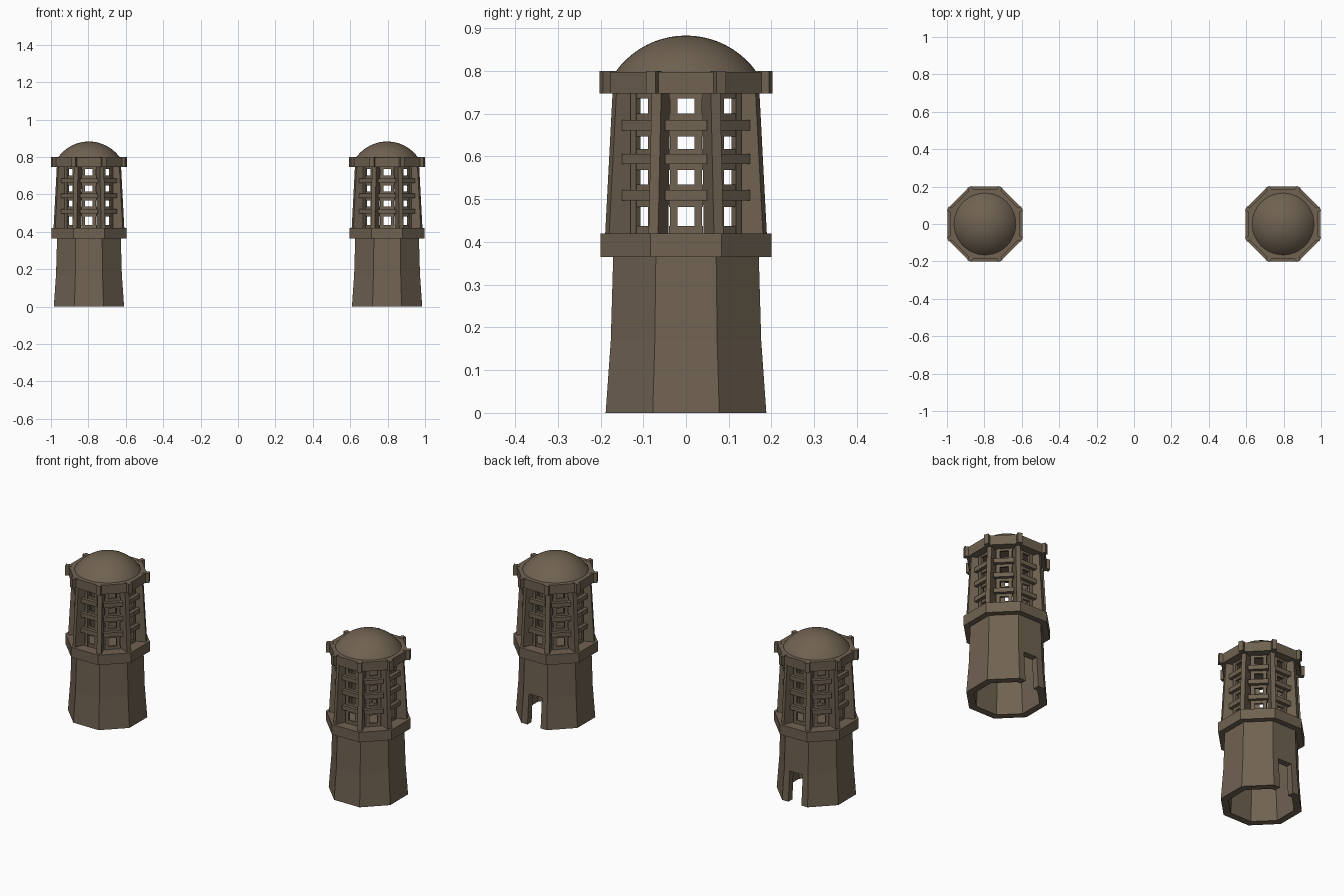
import bpy, bmesh, math
from mathutils import Matrix

if "Cube" in bpy.data.objects:
    bpy.data.objects.remove(bpy.data.objects["Cube"])

CX = 0.797                      # tower offset from the centre
OCT = [math.radians(22.5 + 45 * i) for i in range(8)]    # corners
FACES = [math.radians(45 * i) for i in range(8)]         # flat sides

stone = bpy.data.materials.new("brown stone")
stone.diffuse_color = (0.16, 0.122, 0.082, 1)
stone.use_nodes = True
stone.node_tree.nodes["Principled BSDF"].inputs["Base Color"].default_value = stone.diffuse_color


def finish(name, bm):
    bmesh.ops.recalc_face_normals(bm, faces=bm.faces[:])
    me = bpy.data.meshes.new(name)
    bm.to_mesh(me)
    bm.free()
    me.materials.append(stone)
    ob = bpy.data.objects.new(name, me)
    bpy.context.collection.objects.link(ob)
    ob.location.x = CX
    return ob


def octagon_loft(name, profile, closed=False):
    """Stack octagons given as (apothem, z); closed joins last ring to first."""
    bm = bmesh.new()
    k = 1 / math.cos(math.pi / 8)
    rings = [[bm.verts.new((a * k * math.cos(t), a * k * math.sin(t), z)) for t in OCT]
             for a, z in profile]
    pairs = list(zip(rings, rings[1:]))
    if closed:
        pairs.append((rings[-1], rings[0]))
    else:
        bm.faces.new(rings[0])
        bm.faces.new(rings[-1])
    for r0, r1 in pairs:
        for i in range(8):
            j = (i + 1) % 8
            bm.faces.new((r0[i], r0[j], r1[j], r1[i]))
    return finish(name, bm)


def bar(bm, angle, low, high, side, z0, z1):
    """Box set radially: low/high = (inner, outer) radius, side = tangential span."""
    ret = bmesh.ops.create_cube(bm, size=1)
    for v in ret["verts"]:
        span = high if v.co.z > 0 else low
        v.co = (span[v.co.x > 0], side[v.co.y > 0], z1 if v.co.z > 0 else z0)
    bmesh.ops.rotate(bm, verts=ret["verts"], matrix=Matrix.Rotation(angle, 3, 'Z'))


parts = []

# hollow tapered base
base = octagon_loft("tower_base", [(0.188, 0), (0.176, 0.17), (0.170, 0.38),
                                   (0.138, 0.38), (0.142, 0.17), (0.152, 0)], closed=True)
# doorway cut through the back wall
bm = bmesh.new()
bar(bm, math.pi / 2, (0.08, 0.26), (0.08, 0.26), (-0.04, 0.04), -0.05, 0.165)
cutter = finish("door_cutter", bm)
cutter.hide_render = True
mod = base.modifiers.new("door", 'BOOLEAN')
mod.object = cutter
mod.operation = 'DIFFERENCE'
mod.solver = 'EXACT'
bpy.context.view_layer.objects.active = base
bpy.ops.object.modifier_apply(modifier="door")
bpy.data.objects.remove(cutter)
parts.append(base)

# ledge and cornice slabs
parts.append(octagon_loft("lower_ledge", [(0.2, 0.365), (0.2, 0.42)]))
parts.append(octagon_loft("upper_cornice", [(0.186, 0.747), (0.186, 0.798)]))

# corner posts leaning inward
bm = bmesh.new()
for a in OCT:
    bar(bm, a, (0.137, 0.2), (0.125, 0.181), (-0.012, 0.012), 0.415, 0.75)
parts.append(finish("corner_posts", bm))

# blocks on the cornice corners
bm = bmesh.new()
for a in OCT:
    bar(bm, a, (0.18, 0.2147), (0.18, 0.2147), (-0.012, 0.012), 0.747, 0.8)
parts.append(finish("cornice_blocks", bm))

# window grid on each side
bm = bmesh.new()
for a in FACES:
    r = (0.13, 0.145)
    for s in (-1, 1):
        bar(bm, a, r, r, sorted((s * 0.02, s * 0.038)), 0.415, 0.75)
    for z0, z1 in ((0.415, 0.437), (0.482, 0.535), (0.568, 0.617),
                   (0.647, 0.7), (0.736, 0.75)):
        bar(bm, a, (0.132, 0.143), (0.132, 0.143), (-0.04, 0.04), z0, z1)
parts.append(finish("window_grids", bm))

# projecting slats
bm = bmesh.new()
for a in FACES:
    for z in (0.509, 0.594, 0.673):
        bar(bm, a, (0.13, 0.162), (0.13, 0.162), (-0.049, 0.049), z - 0.012, z + 0.012)
parts.append(finish("window_slats", bm))

# smooth shallow dome
R, RISE = 0.165, 0.085
S = (R * R + RISE * RISE) / (2 * RISE)
top = math.asin(R / S)
bm = bmesh.new()
N, RINGS = 48, 10
rings = []
for k in range(RINGS):
    t = top * (1 - k / RINGS)
    rings.append([bm.verts.new((S * math.sin(t) * math.cos(2 * math.pi * i / N),
                                S * math.sin(t) * math.sin(2 * math.pi * i / N),
                                0.798 + RISE - S + S * math.cos(t))) for i in range(N)])
apex = bm.verts.new((0, 0, 0.798 + RISE))
bm.faces.new(rings[0])
for i in range(N):
    j = (i + 1) % N
    for r0, r1 in zip(rings, rings[1:]):
        bm.faces.new((r0[i], r0[j], r1[j], r1[i]))
    bm.faces.new((rings[-1][i], rings[-1][j], apex))
dome = finish("dome_roof", bm)
for p in dome.data.polygons:
    p.use_smooth = len(p.vertices) <= 4
parts.append(dome)

# second tower
for ob in parts:
    twin = ob.copy()
    twin.name = "left_" + ob.name
    ob.name = "right_" + ob.name
    twin.location.x = -CX
    bpy.context.collection.objects.link(twin)
